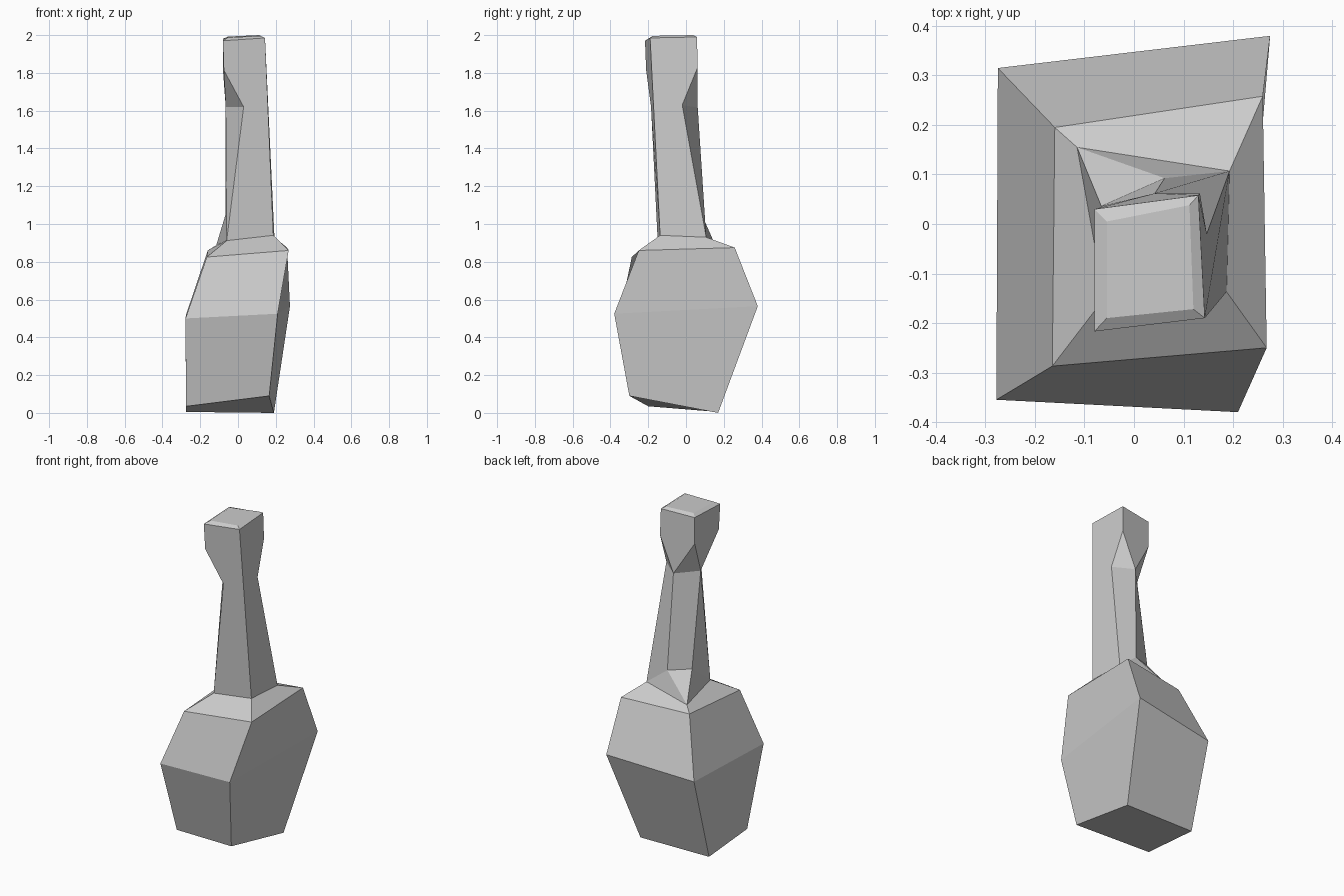
import bpy, bmesh

if "Cube" in bpy.data.objects:
    bpy.data.objects.remove(bpy.data.objects["Cube"])

bm = bmesh.new()


def ring(*pts):
    # corners ordered front-left, front-right, back-right, back-left
    return [bm.verts.new(p) for p in pts]


def point(x, y, z):
    return bm.verts.new((x, y, z))


def bridge(lower, upper):
    for i in range(4):
        j = (i + 1) % 4
        bm.faces.new((lower[i], lower[j], upper[j], upper[i]))


def faces(*loops):
    for loop in loops:
        bm.faces.new(loop)


# Bulbous body: four skewed square rings
base = ring((-.275, -.20, .035), (.165, -.30, .09), (.19, .17, 0), (-.275, .17, .005))
waist = ring((-.278, -.355, .50), (.21, -.38, .525), (.275, .38, .565), (-.275, .315, .52))
shoulder = ring((-.165, -.287, .825), (.268, -.25, .86), (.26, .258, .875), (-.16, .195, .86))
collar = ring((-.06, -.15, .912), (.187, -.137, .94), (.193, .107, .93), (-.115, .155, .888))
bm.faces.new(base[::-1])
for lower, upper in ((base, waist), (waist, shoulder), (shoulder, collar)):
    bridge(lower, upper)

# Square head with a slightly bevelled cap
head = ring((-.08, -.217, 1.97), (.143, -.19, 1.985), (.13, .058, 1.99), (-.08, .03, 1.98))
cap = ring((-.055, -.19, 1.987), (.12, -.172, 1.996), (.112, .038, 2.0), (-.055, .005, 1.992))
bridge(head, cap)
bm.faces.new(cap)

# Points where the grip is cut away at three corners
fl_apex = point(-.075, -.211, 1.815)
br_apex = point(.133, .062, 1.83)
bl_apex = point(-.08, .03, 1.82)
front_in = point(.03, -.185, 1.62)
right_in = point(.147, -.02, 1.63)
back_in = point(.042, .062, 1.617)
left_in = point(-.065, -.05, 1.62)
back_low = point(.062, .0925, 1.03)
left_low = point(-.066, .036, 1.05)

c, h = collar, head
# Main neck sides
faces((c[0], c[1], h[1], h[0], fl_apex, front_in),
      (c[1], c[2], right_in, br_apex, h[2], h[1]),
      (br_apex, back_in, bl_apex, h[3], h[2]),
      (bl_apex, left_in, fl_apex, h[0], h[3]))
# Cut corners
faces((fl_apex, left_in, front_in),
      (bl_apex, back_in, left_in),
      (br_apex, right_in, back_in),
      (c[0], front_in, left_in),
      (c[0], left_in, left_low),
      (c[2], back_low, back_in, right_in),
      (left_low, left_in, back_in, back_low))
# Webs down to the back-left collar corner
faces((c[3], left_low, back_low),
      (c[3], c[0], left_low),
      (c[2], c[3], back_low))

bmesh.ops.recalc_face_normals(bm, faces=bm.faces[:])
mesh = bpy.data.meshes.new("bottle")
bm.to_mesh(mesh)
bm.free()
bpy.context.collection.objects.link(bpy.data.objects.new("bottle", mesh))
